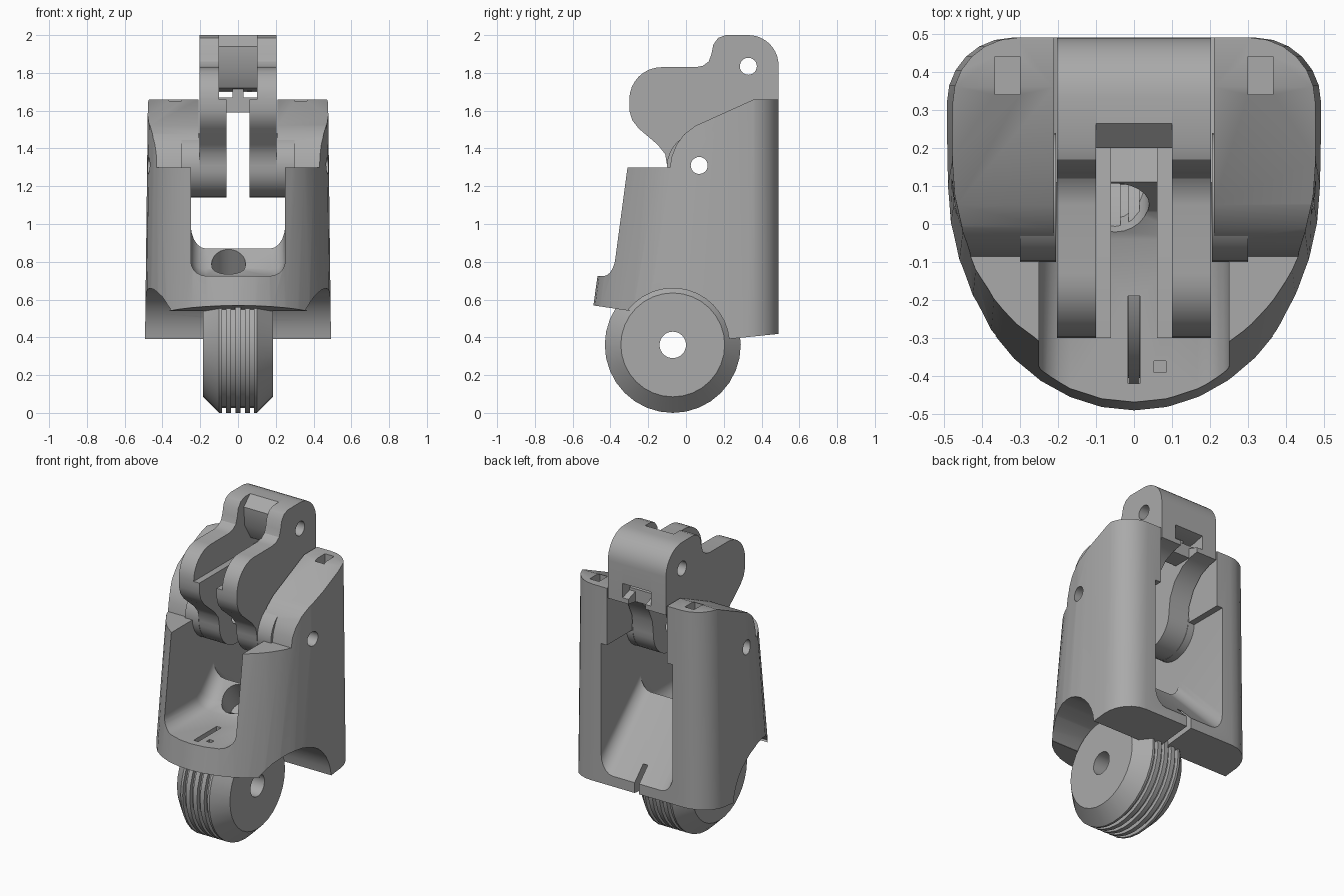
import bpy, bmesh, math
from mathutils import Vector

cube = bpy.data.objects.get("Cube")
if cube:
    bpy.data.objects.remove(cube, do_unlink=True)

grey = bpy.data.materials.new("plain_grey")
grey.use_nodes = True
COLOUR = (0.4, 0.4, 0.4, 1)
grey.diffuse_color = COLOUR
grey.node_tree.nodes["Principled BSDF"].inputs["Base Color"].default_value = COLOUR

PIVOT, AXLE, PIN = (0.07, 1.31), (-0.07, 0.36), (0.33, 1.835)


def finish(bm, name):
    bmesh.ops.recalc_face_normals(bm, faces=bm.faces)
    mesh = bpy.data.meshes.new(name)
    bm.to_mesh(mesh)
    bm.free()
    obj = bpy.data.objects.new(name, mesh)
    bpy.context.collection.objects.link(obj)
    mesh.materials.append(grey)
    return obj


def loft(name, rings, closed=False):
    """Skin matching point loops; cap the ends unless closed on itself."""
    bm = bmesh.new()
    loops = [[bm.verts.new(p) for p in ring] for ring in rings]
    n = len(loops[0])
    pairs = list(zip(loops, loops[1:])) + ([(loops[-1], loops[0])] if closed else [])
    for a, b in pairs:
        for i in range(n):
            j = (i + 1) % n
            bm.faces.new((a[i], a[j], b[j], b[i]))
    if not closed:
        bm.faces.new(loops[0])
        bm.faces.new(loops[-1])
    return finish(bm, name)


def prism(name, profile, x0, x1):
    """Side profile of (y, z) points extruded across x."""
    return loft(name, [[(x, y, z) for y, z in profile] for x in (x0, x1)])


def box(name, x0, x1, y0, y1, z0, z1):
    return prism(name, [(y0, z0), (y1, z0), (y1, z1), (y0, z1)], x0, x1)


def arc(centre, r, start, end, n):
    out = []
    for i in range(n + 1):
        a = math.radians(start + (end - start) * i / n)
        out.append((centre[0] + r * math.cos(a), centre[1] + r * math.sin(a)))
    return out


def rod(name, centre, r, x0, x1, n=32):
    return prism(name, arc(centre, r, 0, 360, n)[:-1], x0, x1)


def cut(obj, cutter, op='DIFFERENCE'):
    """Apply a boolean and discard the helper."""
    mod = obj.modifiers.new("cut", 'BOOLEAN')
    mod.operation, mod.object, mod.solver = op, cutter, 'EXACT'
    bpy.context.view_layer.update()
    graph = bpy.context.evaluated_depsgraph_get()
    mesh = bpy.data.meshes.new_from_object(obj.evaluated_get(graph))
    obj.modifiers.clear()
    obj.data = mesh
    mesh.materials.clear()
    mesh.materials.append(grey)
    bpy.data.objects.remove(cutter, do_unlink=True)


# Housing: tapered D-shaped shell with rounded back corners
def section(z):
    t = z - 0.57
    a, yc, b = 0.49 - 0.012 * t, 0.1 + 0.066 * t, 0.59 - 0.073 * t
    r = 0.17
    pts = [(a * math.cos(u), yc + b * math.sin(u))
           for u in [math.pi * (1 + i / 18) for i in range(19)]]
    pts += arc((a - r, 0.49 - r), r, 0, 90, 6) + arc((r - a, 0.49 - r), r, 90, 180, 6)
    return [(x, y, z) for x, y in pts]


housing = loft("housing", [section(0.3), section(1.75)])

# Underside with wheel arch, then the stepped top with curved ears
cut(housing, prism("underside", [(-0.7, 0.6), (-0.295, 0.54)] + arc(AXLE, 0.3, 141, 6, 14)
                   + [(0.7, 0.44), (0.7, 0.1), (-0.7, 0.1)], -1, 1))
cut(housing, prism("top_step", [(-0.7, 1.3), (-0.085, 1.3), (-0.075, 1.36), (-0.05, 1.42),
                                (-0.01, 1.475), (0.05, 1.52), (0.36, 1.66), (0.7, 1.66),
                                (0.7, 2), (-0.7, 2)], -1, 1))

# Central pocket, open at front and back, with rounded lower corners
pocket = prism("pocket", [(-0.7, 0.725), (-0.04, 0.725), (0.03, 0.76), (0.11, 0.87),
                          (0.7, 0.27), (0.7, 1.3), (-0.7, 1.3)], -0.25, 0.25)
bm = bmesh.new()
bm.from_mesh(pocket.data)
floor_edges = [e for e in bm.edges
               if abs(e.verts[0].co.x - e.verts[1].co.x) < 0.01
               and max(v.co.z for v in e.verts) < 1]
bmesh.ops.bevel(bm, geom=floor_edges, offset=0.08, segments=5, profile=0.5, affect='EDGES')
bmesh.ops.recalc_face_normals(bm, faces=bm.faces)
bm.to_mesh(pocket.data)
bm.free()
cut(housing, pocket)
cut(housing, box("ear_gap", -0.21, 0.21, -0.7, 0.7, 1.25, 1.8))

# Sockets, slots and holes in the housing
for s in (1, -1):
    cut(housing, box("socket", s * 0.3, s * 0.365, 0.34, 0.44, 1.55, 1.8))
cut(housing, box("front_slot", -0.016, 0.016, -0.42, -0.19, 0.45, 0.8))
cut(housing, box("small_hole", 0.052, 0.084, -0.39, -0.36, 0.6, 0.8))
cut(housing, box("rear_slot", -0.016, 0.016, 0.2, 0.7, 0.3, 0.57))
bpy.ops.mesh.primitive_cylinder_add(vertices=24, radius=0.09, depth=0.3, location=(-0.05, 0.05, 0.79),
                                    rotation=(math.radians(35), 0, 0))
cut(housing, bpy.context.object)
cut(housing, rod("pivot_hole", PIVOT, 0.045, -1, 1, 24))

# Round bosses beside the lever pivot
parts = [housing]
for s, side in ((1, "left"), (-1, "right")):
    boss = rod(side + "_pivot_boss", PIVOT, 0.17, s * 0.205, s * 0.3)
    cut(boss, rod("pivot_hole", PIVOT, 0.045, -1, 1, 24))
    parts.append(boss)

# Lever: outer arms with a lobed profile and lower inner pads
hub = arc(PIVOT, 0.17, 180, 360, 16)
lobe = [(-0.3, 1.64), (-0.3, 1.6), (-0.285, 1.55), (-0.25, 1.505), (-0.15, 1.42), (-0.11, 1.37)]
back = [(0.25, 1.4), (0.29, 1.49), (0.36, 1.56), (0.43, 1.59), (0.49, 1.6)]
crown = arc((0.33, 1.84), 0.16, 0, 90, 10)
neck = [(0.21, 2.0), (0.17, 1.985), (0.145, 1.95), (0.135, 1.9), (0.12, 1.86), (0.09, 1.838), (0.05, 1.83)]
shoulder = arc((-0.13, 1.66), 0.17, 90, 180, 8)
arm_profile = lobe + hub + back + crown + neck + shoulder
pad_profile = lobe + hub + back + [(0.49, 1.63), (0.4, 1.66), (-0.3, 1.66)]
for s, side in ((1, "left"), (-1, "right")):
    arm = prism(side + "_lever_arm", arm_profile, s * 0.1, s * 0.203)
    cut(arm, prism("pad", pad_profile, s * 0.06, s * 0.12), 'UNION')
    cut(arm, rod("pivot_hole", PIVOT, 0.045, -1, 1, 24))
    cut(arm, rod("pin_hole", PIN, 0.045, -1, 1, 24))
    parts.append(arm)

# Lever bridge, lower tie and centre post
bridge = prism("lever_bridge", crown + [(0.265, 2.0), (0.2, 1.94), (0.21, 1.82), (0.27, 1.72),
                                        (0.4, 1.7), (0.49, 1.72)], -0.102, 0.102)
cut(bridge, rod("pin_hole", PIN, 0.045, -1, 1, 24))
parts += [bridge,
          box("lever_tie", -0.102, 0.102, 0.3, 0.42, 1.59, 1.67),
          box("lever_post", -0.03, 0.03, 0.3, 0.4, 1.65, 1.76)]

# Wheel: chamfered lathe profile with four tread grooves and an axle hole
tread = [(-0.185, 0.07), (-0.185, 0.275), (-0.1, 0.36)]
for x in (-0.075, -0.025, 0.025, 0.075):
    tread += [(x - 0.011, 0.36), (x - 0.011, 0.335), (x + 0.011, 0.335), (x + 0.011, 0.36)]
tread += [(0.1, 0.36), (0.185, 0.275), (0.185, 0.07)]
SIDES = 32
wheel = loft("wheel", [[(x, AXLE[0] + r * math.cos(a), AXLE[1] + r * math.sin(a)) for x, r in tread]
                       for a in [math.tau * i / SIDES for i in range(SIDES)]], closed=True)
parts.append(wheel)

# Smooth curved surfaces, keeping hard edges
bpy.ops.object.select_all(action='DESELECT')
for obj in parts:
    obj.select_set(True)
bpy.context.view_layer.objects.active = housing
bpy.ops.object.shade_smooth_by_angle(angle=math.radians(30))
